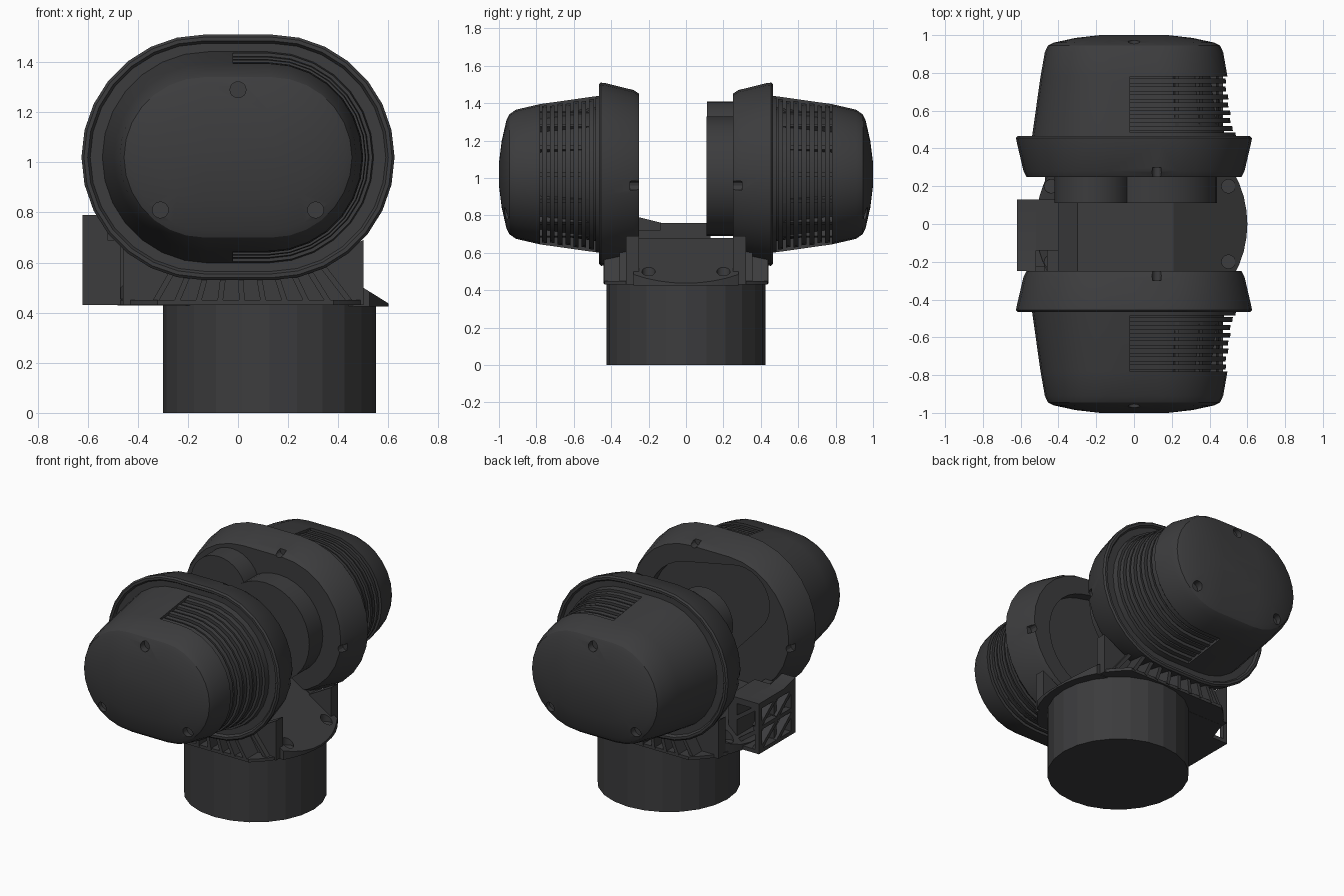
import bpy, bmesh
from math import sin, cos, pi, sqrt, radians
from mathutils import Matrix, Vector

if "Cube" in bpy.data.objects:
    bpy.data.objects.remove(bpy.data.objects["Cube"])

CZ = 1.02  # height of the pod axis
dark = bpy.data.materials.new("dark_plastic")
dark.diffuse_color = (0.045, 0.045, 0.047, 1)
dark.use_nodes = True
dark.node_tree.nodes["Principled BSDF"].inputs["Base Color"].default_value = dark.diffuse_color


def finish(name, bm):
    bmesh.ops.recalc_face_normals(bm, faces=bm.faces[:])
    me = bpy.data.meshes.new(name)
    bm.to_mesh(me)
    bm.free()
    me.materials.append(dark)
    ob = bpy.data.objects.new(name, me)
    bpy.context.collection.objects.link(ob)
    return ob


def stack(name, rings):
    """Skin matching closed loops of points and cap both ends."""
    bm = bmesh.new()
    vs = [[bm.verts.new(p) for p in r] for r in rings]
    n = len(vs[0])
    for a, b in zip(vs, vs[1:]):
        for i in range(n):
            bm.faces.new((a[i], a[(i + 1) % n], b[(i + 1) % n], b[i]))
    bm.faces.new(vs[0])
    bm.faces.new(vs[-1])
    return finish(name, bm)


def arc(hw, hh, n=14):
    """Right-hand half of a stadium outline."""
    return [(hw - hh + hh * cos(pi / 2 - pi * i / n), CZ + hh * sin(pi / 2 - pi * i / n)) for i in range(n + 1)]


def loft(name, rings, s):
    loops = []
    for y, hw, hh in rings:
        half = arc(hw, hh)
        loops.append([(x, s * y, z) for x, z in half + [(-x, z) for x, z in reversed(half)]])
    return stack(name, loops)


def half_band(name, y0, y1, out, depth, s):
    """Half ring on the +x side following the taper of the cap."""
    loops = []
    for y in (y0, y1):
        hw, hh = .54 - (y - .46) * .14 + out, .42 - (y - .46) * .14 + out
        o, i = arc(hw, hh), arc(hw - depth, hh - depth)
        o = [(-.02, o[0][1])] + o + [(-.02, o[-1][1])]
        i = [(-.02, i[0][1])] + i + [(-.02, i[-1][1])]
        loops.append([(x, s * y, z) for x, z in o + i[::-1]])
    return stack(name, loops)


def prism(name, pts, a, b, axis="y"):
    put = {"y": lambda p, t: (p[0], t, p[1]), "x": lambda p, t: (t, p[0], p[1]),
           "z": lambda p, t: (p[0], p[1], t)}[axis]
    return stack(name, [[put(p, t) for p in pts] for t in (a, b)])


def rod(name, u, v, r, a, b, axis="y", n=24):
    return prism(name, [(u + r * cos(2 * pi * i / n), v + r * sin(2 * pi * i / n)) for i in range(n)], a, b, axis)


def box(name, x0, x1, y0, y1, z0, z1):
    return prism(name, [(x0, y0), (x1, y0), (x1, y1), (x0, y1)], z0, z1, "z")


def bar(name, p, q, w, a, b, axis="y"):
    """Flat strut between two profile points."""
    p, q = Vector(p), Vector(q)
    d = (q - p).normalized()
    n = Vector((-d.y, d.x)) * w / 2
    return prism(name, [p + n, q + n, q - n, p - n], a, b, axis)


def cut(ob, tool, op="DIFFERENCE"):
    m = ob.modifiers.new("cut", "BOOLEAN")
    m.operation, m.object, m.solver = op, tool, "EXACT"
    bpy.context.view_layer.objects.active = ob
    bpy.ops.object.modifier_apply(modifier=m.name)
    bpy.data.objects.remove(tool)


# Base pipe
base = rod("base_pipe", .125, 0, .425, 0, .44, "z", 24)

# Saddle between the pods, sloping to a lobe at each end
saddle = prism("saddle", [(-.56, .43), (-.5, .47), (-.3, .66), (.21, .68), (.62, .425)], -.28, .28)
cut(saddle, rod("disc", .04, 0, .56, .3, .9, "z", 48), "INTERSECT")
for y in (-.2, .2):
    for x, zf in ((.5, .47), (-.44, .49)):
        cut(saddle, rod("hole", x, y, .036, zf, .8, "z", 16))

# Rim plate that carries the fins
plate = rod("rim_plate", .03, 0, .56, .43, .45, "z", 48)
cut(plate, box("clip", -.47, .5, -.435, .435, .3, .6), "INTERSECT")

for s, side in ((-1, "front"), (1, "back")):
    # Support wall and fan of fins under the pod
    prism(side + "_support_wall", [(-.46, .43), (.5, .43), (.5, .69), (.3, .58), (.12, .55),
                                   (-.12, .55), (-.3, .58), (-.46, .68)], s * .25, s * .32)
    for k in range(11):
        b = -.42 + k * .087
        zt = CZ - sqrt(.49 ** 2 - max(abs(b) - .13, 0) ** 2) + .03
        bar(f"{side}_fin_{k}", (b, .44), (b * (CZ - zt) / .58, zt), .022,
            s * .26, s * min(.44, sqrt(.55 ** 2 - (b - .03) ** 2)))

    # Flange ring
    flange = loft(side + "_flange", [(.25, .57, .43), (.28, .585, .45), (.43, .62, .487), (.455, .625, .49),
                                     (.465, .615, .48), (.465, .6, .465), (.45, .59, .455)], s)
    for x, z in ((.12, 1.465), (.575, .96), (-.575, .96), (.12, .575)):
        cut(flange, rod("notch", x, z, .025, s * .24, s * .3, "y", 12))
    if s < 0:
        # Socket in the front flange
        bm = bmesh.new()
        for x, z, r in ((.12, 1.01, .33), (-.22, 1.2, .21)):
            for i in range(32):
                for y in (-.2, -.31):
                    bm.verts.new((x + r * cos(i * pi / 16), y, z + r * sin(i * pi / 16)))
        res = bmesh.ops.convex_hull(bm, input=bm.verts[:])
        junk = [g for g in set(res["geom_interior"]) if isinstance(g, bmesh.types.BMVert)]
        bmesh.ops.delete(bm, geom=junk, context="VERTS")
        cut(flange, finish("socket", bm))
    else:
        # Matching plug on the back flange
        rod("plug_large", .12, 1.01, .32, .11, .3, "y", 32)
        rod("plug_small", -.22, 1.21, .2, .112, .3, "y", 32)

    # Tapered cap with a recessed vent window and screw holes
    cap = loft(side + "_cap", [(.44, .543, .423), (.78, .495, .375), (.91, .472, .345), (.945, .455, .32),
                               (.96, .425, .29), (.985, .31, .18), (1.0, .18, .06)], s)
    cut(cap, half_band("window", .485, .78, .08, .14, s))
    for x, z in ((0, 1.29), (-.31, .81), (.31, .81)):
        cut(cap, rod("screw_hole", x, z, .032, s * .925, s * 1.1, "y", 16))

    # Vent louvres and the short bars crossing them
    for k in range(7):
        y = .492 + k * .042
        half_band(f"{side}_louvre_{k}", y, y + .026, -.012 - .006 * (k % 2), .06, s)
    for k in range(7):
        a = radians(-72 + 24 * k)
        hw, hh = .49, .37
        c = Vector((hw - hh, CZ))
        d = Vector((cos(a), sin(a)))
        bar(f"{side}_vent_bar_{k}", c + d * (hh - .07), c + d * (hh - .018), .022, s * .48, s * .79)

# Latticed clip block on the left
prism("block_top", [(-.25, .79), (-.13, .76), (.13, .76), (.13, .72), (-.25, .72)], -.62, -.52, "x")
box("block_top_step", -.53, -.4, -.14, .13, .72, .76)
box("block_floor", -.62, -.4, -.25, .13, .43, .455)
box("block_front_wall", -.62, -.47, -.25, -.225, .43, .69)
box("block_front_post", -.62, -.52, -.25, -.2, .43, .75)
box("block_back_wall", -.46, -.4, -.25, .13, .43, .72)
box("block_mid_wall", -.6, -.42, -.08, -.055, .44, .74)
for x0, x1 in ((-.62, -.59), (-.44, -.4)):
    box("block_post", x0, x1, .1, .13, .44, .74)
for z in (.43, .585):
    bar("block_side_brace", (.12, z + .015), (-.06, z + .15), .025, -.62, -.57, "x")
    bar("block_side_brace", (-.06, z + .015), (-.23, z + .15), .025, -.62, -.57, "x")
    bar("block_end_brace", (-.61, z + .15), (-.42, z + .015), .025, .105, .13)
box("block_side_rail", -.62, -.58, -.24, .13, .58, .605)

# Smooth everything except the faceted pipe
bpy.ops.object.select_all(action="DESELECT")
for ob in bpy.data.objects:
    ob.select_set(ob is not base and ob.name != base.name)
bpy.context.view_layer.objects.active = saddle
bpy.ops.object.shade_smooth_by_angle(angle=radians(25))
